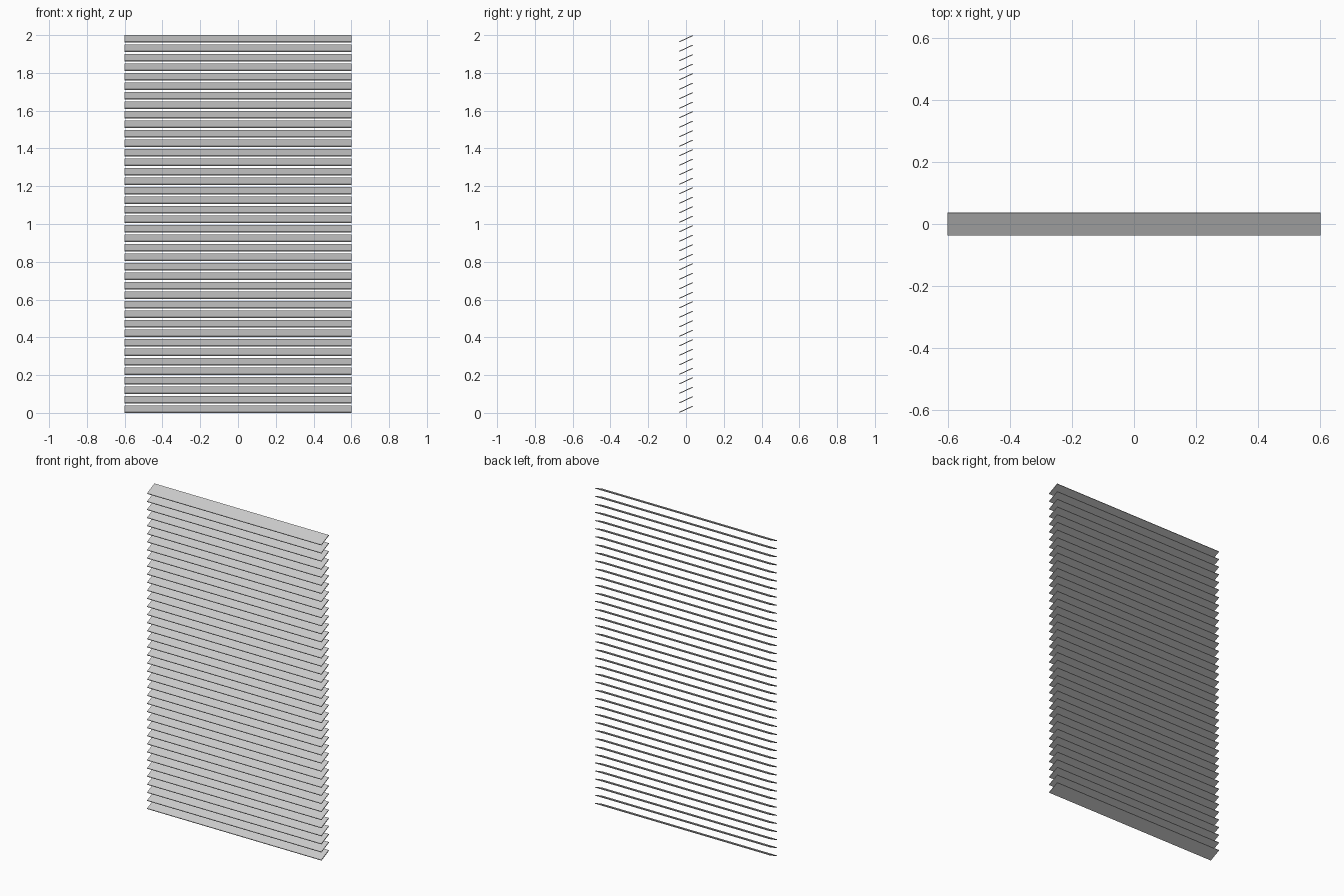
import bpy
from math import radians, sin, cos

if "Cube" in bpy.data.objects:
    bpy.data.objects.remove(bpy.data.objects["Cube"])

COUNT = 40
LENGTH, WIDTH, THICK = 1.2, 0.08, 0.005
TILT = radians(25)

# Height of one tilted slat sets the even pitch over the 2-unit stack
slat_h = WIDTH * sin(TILT) + THICK * cos(TILT)
pitch = (2.0 - slat_h) / (COUNT - 1)


def add_slat(index):
    z = slat_h / 2 + index * pitch
    bpy.ops.mesh.primitive_cube_add(size=1, location=(0, 0, z), rotation=(TILT, 0, 0))
    slat = bpy.context.object
    slat.name = f"blind_slat_{index + 1:02d}"
    slat.scale = (LENGTH, WIDTH, THICK)


# Stack of tilted blind slats, low edge toward the front
for i in range(COUNT):
    add_slat(i)
